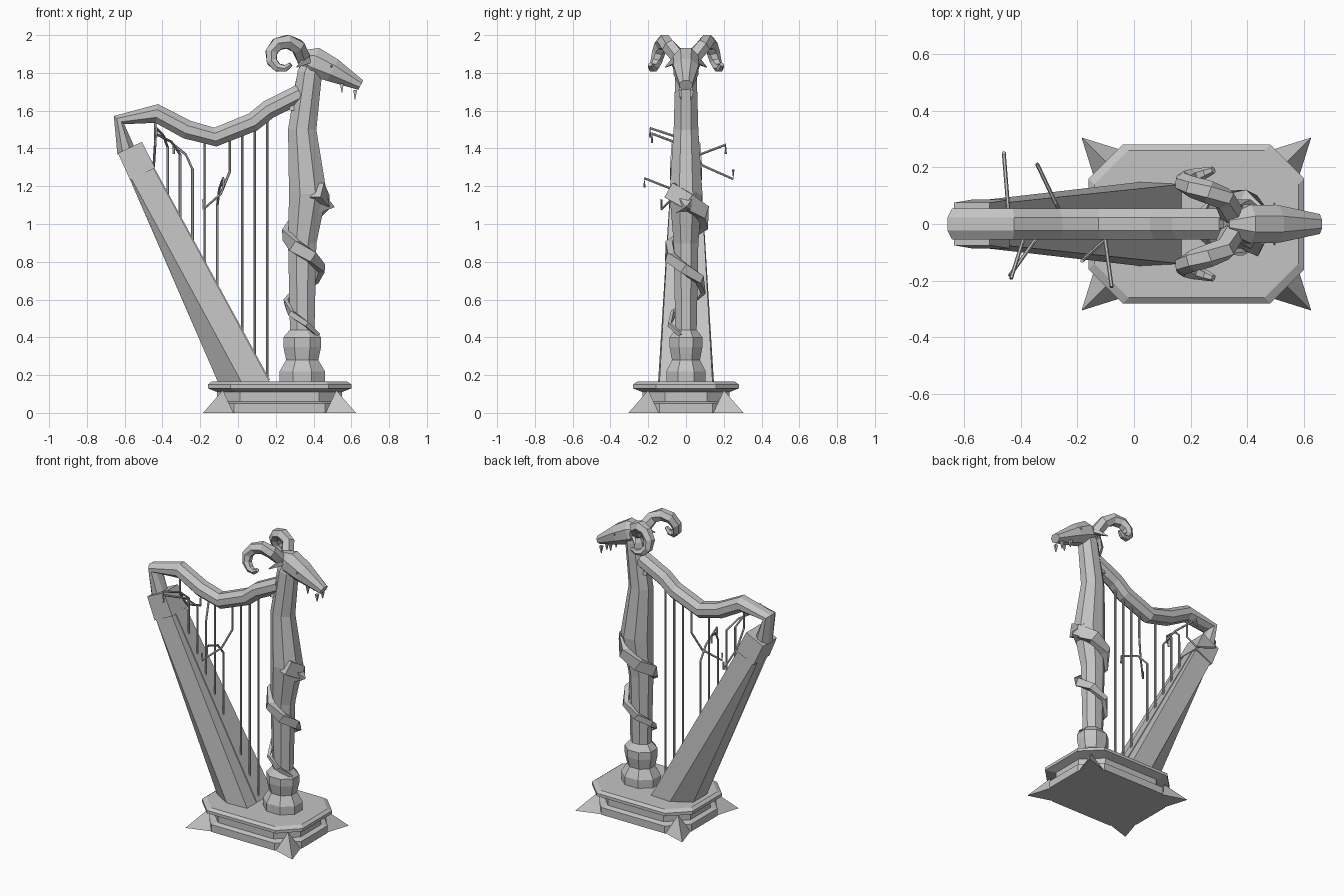
import bpy
import bmesh
import math
from mathutils import Vector

default_cube = bpy.data.objects.get("Cube")
if default_cube:
    bpy.data.objects.remove(default_cube)

stone = bpy.data.materials.new("pale_grey")
stone.use_nodes = True
stone.diffuse_color = (0.55, 0.55, 0.55, 1)
shader = stone.node_tree.nodes["Principled BSDF"]
shader.inputs["Base Color"].default_value = stone.diffuse_color


def loft(name, rings):
    """Skin a list of closed rings and cap both ends."""
    bm = bmesh.new()
    rows = [[bm.verts.new(point) for point in ring] for ring in rings]
    count = len(rows[0])
    for lower, upper in zip(rows, rows[1:]):
        for i in range(count):
            j = (i + 1) % count
            bm.faces.new((lower[i], lower[j], upper[j], upper[i]))
    bm.faces.new(rows[0])
    bm.faces.new(rows[-1])
    bmesh.ops.recalc_face_normals(bm, faces=bm.faces)
    mesh = bpy.data.meshes.new(name)
    bm.to_mesh(mesh)
    bm.free()
    mesh.materials.append(stone)
    bpy.context.collection.objects.link(bpy.data.objects.new(name, mesh))


X_AXIS, Y_AXIS, Z_AXIS = Vector((1, 0, 0)), Vector((0, 1, 0)), Vector((0, 0, 1))


def tube(name, path, sizes, sides, reference):
    """Sweep a polygon along a path, with a (side, up) half size at each point."""
    path = [Vector(point) for point in path]
    last = len(path) - 1
    scale = 1 / math.cos(math.pi / sides)
    angles = [math.tau * (i + 0.5) / sides for i in range(sides)]
    rings = []
    for i, (centre, (width, height)) in enumerate(zip(path, sizes)):
        along = (path[min(i + 1, last)] - path[max(i - 1, 0)]).normalized()
        side = reference.cross(along).normalized() * width * scale
        up = along.cross(side).normalized() * height * scale
        rings.append([centre + side * math.cos(a) + up * math.sin(a) for a in angles])
    loft(name, rings)


def spike(name, start, tip, radius, sides, reference):
    """A straight tapering point."""
    tube(name, [start, tip], [(radius, radius), (0.002, 0.002)], sides, reference)


# Base: stacked rectangular tiers with cut corners
base_centre = Vector((0.22, 0, 0))
corner_signs = [(1, 1), (-1, 1), (-1, -1), (1, -1)]


def tier(inset, z, cut=0.12):
    half_x, half_y = 0.38 - inset, 0.28 - inset
    ring = []
    for sx, sy in corner_signs:
        pair = [(sx * half_x, sy * (half_y - cut), z), (sx * (half_x - cut), sy * half_y, z)]
        ring += pair if sx == sy else reversed(pair)
    return [base_centre + Vector(point) for point in ring]


base_profile = [(0.02, 0), (0.02, 0.05), (0.05, 0.06), (0.05, 0.11), (0, 0.13), (0, 0.15), (0.02, 0.165)]
loft("base", [tier(inset, z) for inset, z in base_profile])

# Corner spikes lying on the ground
for sx, sy in corner_signs:
    foot = base_centre + Vector((sx * 0.3, sy * 0.2, 0))
    across = Vector((sx, -sy, 0)) * 0.055
    tip = base_centre + Vector((sx * 0.405, sy * 0.305, 0))
    triangle = [foot + across, foot - across, foot + Z_AXIS * 0.12]
    loft("corner_spike", [triangle, [tip.lerp(point, 0.01) for point in triangle]])

# Column: foot and bulb, then a swelling shaft up to the neck
foot_profile = [(0.16, 0.12), (0.22, 0.12), (0.28, 0.085), (0.35, 0.1), (0.4, 0.1), (0.44, 0.065)]
column = [(0.34, z, radius) for z, radius in foot_profile]
column += [(0.34, 0.9, 0.075), (0.37, 1.16, 0.1), (0.34, 1.5, 0.075), (0.38, 1.8, 0.065), (0.4, 1.86, 0.05)]
tube("column", [(x, 0, z) for x, z, radius in column],
     [(radius, radius * 0.87) for x, z, radius in column], 8, Y_AXIS)
spike("nape_crest", (0.31, 0, 1.6), (0.325, 0, 1.83), 0.04, 4, Y_AXIS)

# Tail coiled twice around the column, tapering downwards
steps = 14
coil, coil_sizes = [], []
for i in range(steps):
    f = i / (steps - 1)
    angle = math.tau * (2.1 * f - 0.15)
    radius = 0.1 - 0.01 * f
    coil.append((0.36 - 0.02 * f + radius * math.cos(angle), radius * math.sin(angle), 1.18 - 0.77 * f))
    coil_sizes.append((0.03 - 0.024 * f, 0.045 - 0.035 * f))
tube("coiled_tail", coil, coil_sizes, 4, Z_AXIS)
spike("tail_thorn", (0.44, 0, 1.11), (0.51, 0, 1.09), 0.055, 4, Y_AXIS)

# Head with tapering muzzle
tube("head", [(0.325, 0, 1.885), (0.4, 0, 1.86), (0.5, 0, 1.815), (0.65, 0, 1.735)],
     [(0.03, 0.035), (0.068, 0.078), (0.066, 0.064), (0.035, 0.028)], 8, Z_AXIS)

# Spiral horns, eyes, ears and fangs, mirrored
for side_name, s in (("left", 1), ("right", -1)):
    horn, horn_sizes = [], []
    for i in range(9):
        f = i / 8
        angle, radius = math.radians(315 * f), 0.1 - 0.05 * f
        horn.append((0.245 + radius * math.cos(angle), s * (0.035 + 0.155 * math.sqrt(f)),
                     1.88 + radius * math.sin(angle)))
        thickness = 0.037 - 0.026 * f * f
        horn_sizes.append((thickness, thickness))
    tube(side_name + "_horn", horn, horn_sizes, 6, Y_AXIS)
    spike(side_name + "_eye", (0.495, s * 0.055, 1.835), (0.495, s * 0.075, 1.835), 0.012, 6, Z_AXIS)
    spike(side_name + "_ear", (0.37, s * 0.05, 1.87), (0.31, s * 0.11, 1.83), 0.018, 4, Z_AXIS)
    for x in (0.55, 0.62):
        root = Vector((x, s * 0.03, 2.02 - x / 2))
        spike(side_name + "_fang", root, root - Z_AXIS * 0.05, 0.01, 4, Y_AXIS)

# Curved top arm, turning down at its outer end
arm = [(0.33, 1.69), (0.16, 1.605), (0.08, 1.54), (-0.12, 1.46), (-0.27, 1.5), (-0.43, 1.585),
       (-0.63, 1.55), (-0.59, 1.38)]
arm_depths = [0.05] * 6 + [0.035, 0.05]
tube("top_arm", [(x, 0, z) for x, z in arm], [(depth, 0.055) for depth in arm_depths], 8, Y_AXIS)


# Soundbox: six-sided section, widest near its middle ridge
def soundbox_ring(front, middle, back, width):
    half = [(front, width * 0.95), (middle, width), (back, width / 2)]
    ring = [(x, y, z) for (x, z), y in half]
    return ring + [(x, -y, z) for x, y, z in reversed(ring)]


loft("soundbox", [soundbox_ring((0.17, 0.16), (0.02, 0.16), (-0.105, 0.16), 0.148),
                  soundbox_ring((-0.45, 1.3), (-0.57, 1.25), (-0.6, 1.3), 0.08)])
tube("soundbox_collar", [(-0.505, 0, 1.265), (-0.572, 0, 1.405)],
     [(0.074, 0.086), (0.07, 0.075)], 4, Y_AXIS)
tube("string_rail", [(0.16, 0, 0.17), (-0.45, 0, 1.29)], [(0.01, 0.04)] * 2, 4, Y_AXIS)


# Strings: evenly spaced, some snapped with a curled loose end
def string(name, path):
    tube(name, path, [(0.006, 0.006)] * len(path), 6, X_AXIS + Y_AXIS / 5)


# String number: stem length, then the reach of its loose end
snapped = {
    3: (0.2, (-0.14, -0.13, -0.2)),
    4: (0.45, (0.03, -0.22, 0.14)),
    6: (0.4, (-0.1, 0.21, 0.13)),
    7: (0.36, (-0.13, -0.18, 0.11)),
    8: (0.28, (-0.06, -0.19, 0.1)),
    9: (0.14, (-0.02, 0.25, -0.18)),
}
for number in range(10):
    x = 0.155 - 0.066 * number
    bottom = Vector((x, 0, 0.15 + (0.17 - x) * 1.8))
    top = Vector((x, 0, 1.47 + 0.6 * max(x, -x / 3)))
    if number not in snapped:
        string("string", [bottom, top])
        continue
    stem, reach = snapped[number]
    reach = Vector(reach)
    upward = math.copysign(1, reach.z)
    start = bottom if upward > 0 else top
    bend = start + Z_AXIS * upward * stem
    shoulder = bend + reach * 0.35 + Z_AXIS * reach.z / 4
    end = bend + reach
    string("snapped_string", [start, bend, shoulder, end, end - Z_AXIS * upward * 0.05])
